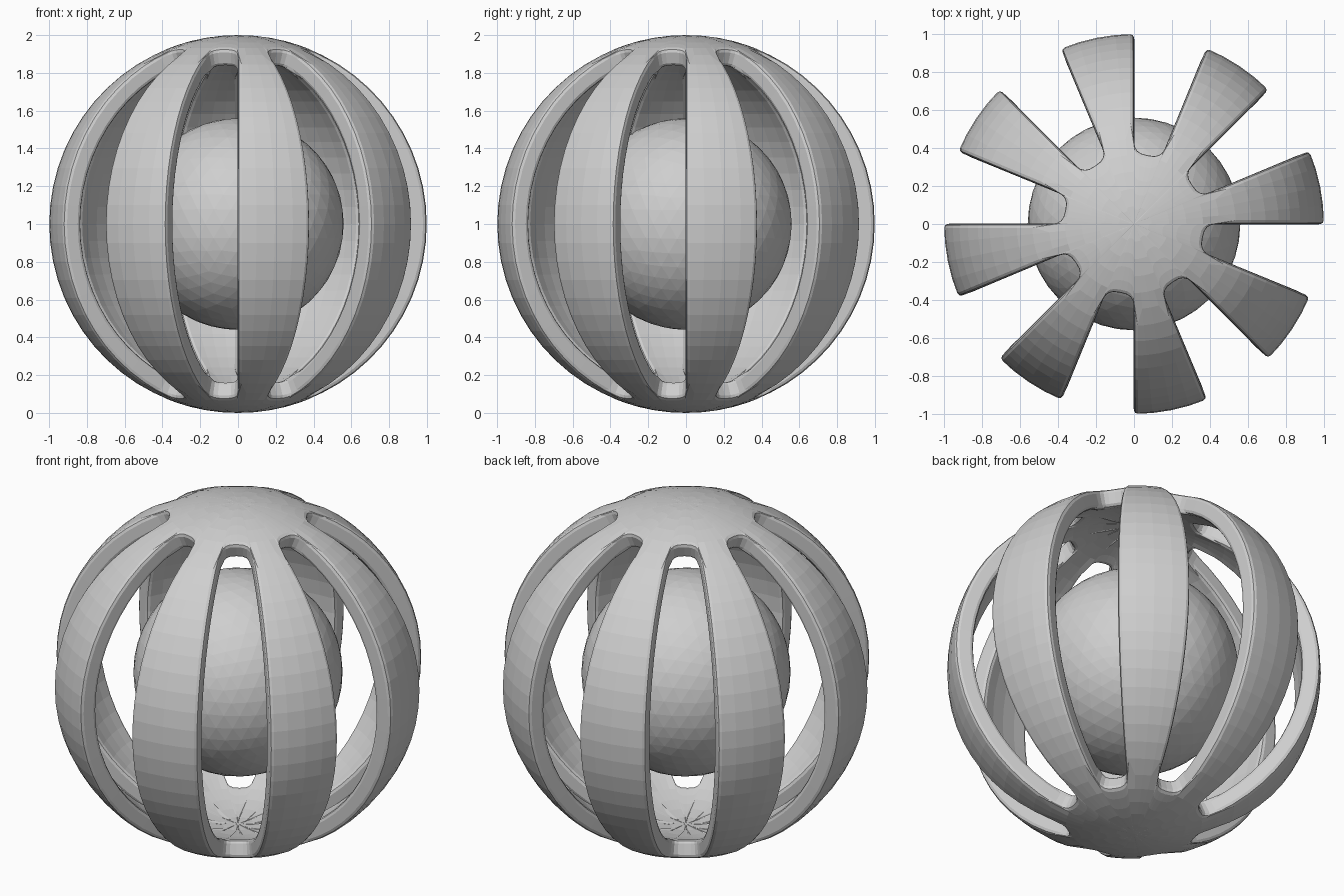
import bpy, bmesh
from math import pi, sin, cos, radians

if "Cube" in bpy.data.objects:
    bpy.data.objects.remove(bpy.data.objects["Cube"])

CENTRE = 1.0          # height of the common centre
R = 1.0               # outer radius of the cage
WALL = 0.1            # cage wall thickness
SECTORS = 8           # ribs around the cage
SLOT_END, ROUND = 0.385, 0.08   # polar angle where slots begin, depth of their rounded ends
CAP, RIB, RIB_COLS, SLOT_COLS = 5, 22, 4, 8
ROWS = 2 * CAP + RIB

grey = bpy.data.materials.new("plain grey")
grey.diffuse_color = (0.62, 0.62, 0.62, 1)
grey.use_nodes = True
grey.node_tree.nodes["Principled BSDF"].inputs["Base Color"].default_value = grey.diffuse_color


def add_object(name, bm):
    mesh = bpy.data.meshes.new(name)
    bm.to_mesh(mesh)
    bm.free()
    mesh.materials.append(grey)
    obj = bpy.data.objects.new(name, mesh)
    obj.location.z = CENTRE
    bpy.context.collection.objects.link(obj)
    return obj


# Columns round the cage: (azimuth, polar angle of the cap edge, cell is a rib)
half = pi / SECTORS / 2
columns = []
for s in range(SECTORS):
    start = s * 4 * half
    for k in range(RIB_COLS):
        columns.append((start + 2 * half * k / RIB_COLS, SLOT_END + ROUND, True))
    for k in range(SLOT_COLS):
        a = pi * k / SLOT_COLS
        c = cos(a)
        u = (-1 if c > 0 else 1) * abs(c) ** 0.75
        edge = SLOT_END + ROUND * (1 - sin(a) ** 0.75)
        columns.append((start + half * (3 + u), edge, False))

# Cage surface: two caps joined by curved ribs
bm = bmesh.new()
poles = [bm.verts.new((0, 0, R)), bm.verts.new((0, 0, -R))]
cache = {}


def vert(j, i):
    j %= len(columns)
    if i == 0 or i == ROWS:
        return poles[i == ROWS]
    if (j, i) not in cache:
        az, edge, _ = columns[j]
        if i <= CAP:
            t = edge * i / CAP
        elif i >= ROWS - CAP:
            t = pi - edge * (ROWS - i) / CAP
        else:
            t = edge + (pi - 2 * edge) * (i - CAP) / RIB
        cache[j, i] = bm.verts.new((R * sin(t) * cos(az), R * sin(t) * sin(az), R * cos(t)))
    return cache[j, i]


for j, (_, _, is_rib) in enumerate(columns):
    for i in range(ROWS):
        if is_rib or i < CAP or i >= ROWS - CAP:
            ring = [vert(j, i), vert(j, i + 1), vert(j + 1, i + 1), vert(j + 1, i)]
            bm.faces.new(list(dict.fromkeys(ring)))
bm.normal_update()
for f in bm.faces:
    if f.normal.dot(f.calc_center_median()) < 0:
        f.normal_flip()
cage = add_object("ribbed_cage", bm)

# Wall thickness and softened slot edges
solid = cage.modifiers.new("wall", 'SOLIDIFY')
solid.thickness = WALL
solid.offset = -1
bevel = cage.modifiers.new("soft_edges", 'BEVEL')
bevel.width = 0.02
bevel.segments = 2
bevel.limit_method = 'ANGLE'
bevel.angle_limit = radians(50)
bevel.use_clamp_overlap = False

# Ball held inside the cage
bm = bmesh.new()
bmesh.ops.create_icosphere(bm, subdivisions=4, radius=0.56)
add_object("inner_ball", bm)
